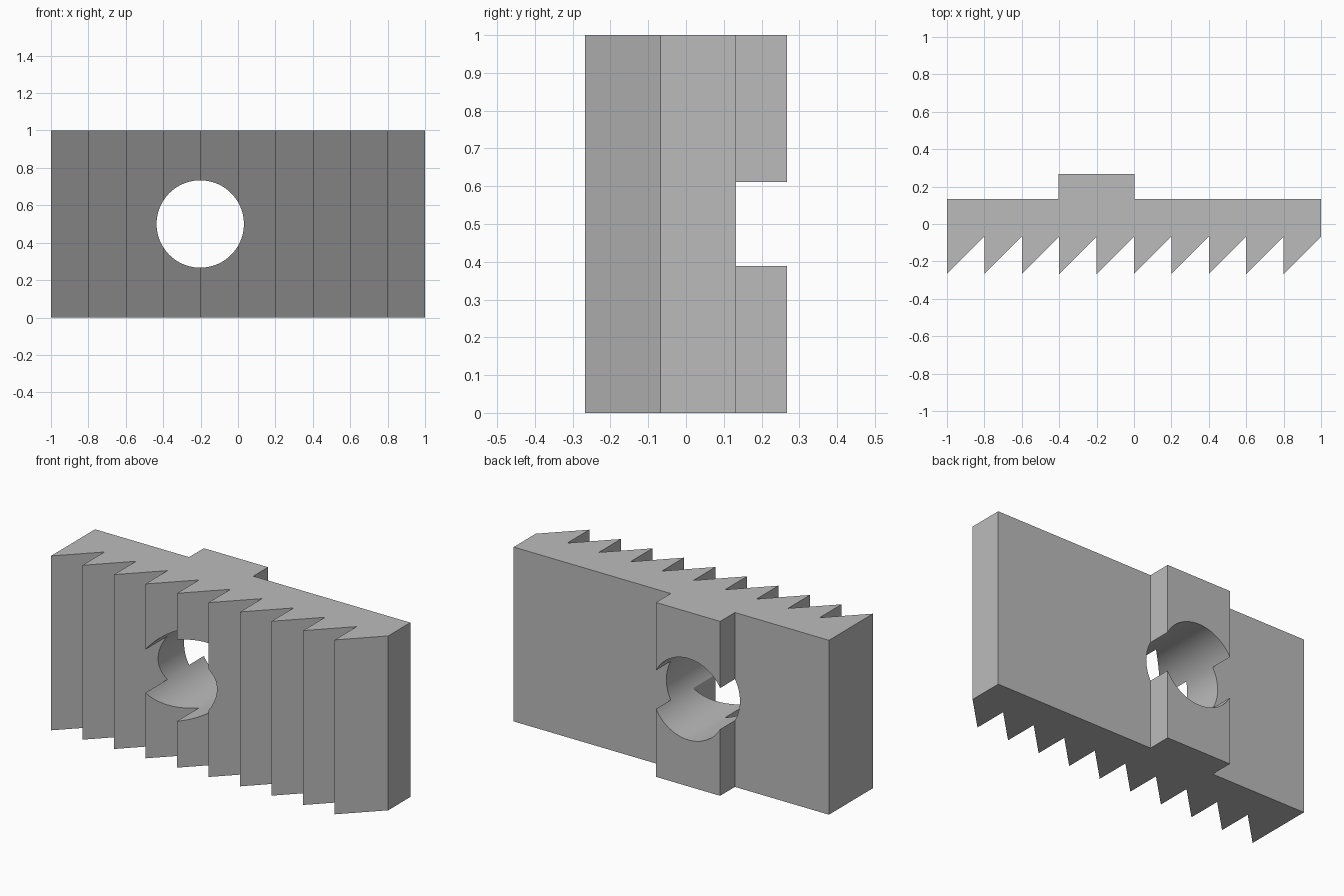
import bpy, bmesh, math
from mathutils import Matrix

cube = bpy.data.objects.get("Cube")
if cube:
    bpy.data.objects.remove(cube, do_unlink=True)

# Material
GREY = (0.5, 0.5, 0.5, 1)
grey = bpy.data.materials.new("plain grey")
grey.use_nodes = True
grey.diffuse_color = GREY
grey.node_tree.nodes["Principled BSDF"].inputs["Base Color"].default_value = GREY

TEETH, PITCH, HEIGHT = 10, 0.2, 1.0
TIP, ROOT, BACK, KEY_BACK = -0.267, -0.067, 0.133, 0.267
HOLE_X, KEY_HALF, HOLE_RADIUS = -0.2, 0.2035, 0.2335


def add_object(name, bm):
    bmesh.ops.recalc_face_normals(bm, faces=bm.faces)
    mesh = bpy.data.meshes.new(name)
    bm.to_mesh(mesh)
    bm.free()
    mesh.materials.append(grey)
    obj = bpy.data.objects.new(name, mesh)
    bpy.context.collection.objects.link(obj)
    return obj


# Serrated front, then the flat back with its raised key
profile = []
for i in range(TEETH):
    x = -1 + i * PITCH
    profile += [(x, TIP), (x + PITCH, ROOT)]
left, right = HOLE_X + KEY_HALF, HOLE_X - KEY_HALF
profile += [(1, BACK), (left, BACK), (left, KEY_BACK),
            (right, KEY_BACK), (right, BACK), (-1, BACK)]

# Extrude the profile upwards
bm = bmesh.new()
base = bm.faces.new([bm.verts.new((x, y, 0)) for x, y in profile])
top = bmesh.ops.extrude_face_region(bm, geom=[base])["geom"]
bmesh.ops.translate(bm, vec=(0, 0, HEIGHT),
                    verts=[v for v in top if isinstance(v, bmesh.types.BMVert)])
jaw = add_object("serrated_jaw", bm)

# Bolt hole cutter, running front to back
bm = bmesh.new()
bmesh.ops.create_cone(bm, cap_ends=True, segments=96, radius1=HOLE_RADIUS,
                      radius2=HOLE_RADIUS, depth=1,
                      matrix=Matrix.Translation((HOLE_X - 0.002, 0, HEIGHT / 2))
                      @ Matrix.Rotation(math.pi / 2, 4, "X"))
cutter = add_object("bolt_hole_cutter", bm)
cutter.hide_render = True

# Cut the hole and smooth its wall
cut = jaw.modifiers.new("bolt_hole", "BOOLEAN")
cut.object = cutter
cut.operation = "DIFFERENCE"
cut.solver = "EXACT"
bpy.ops.object.select_all(action="DESELECT")
jaw.select_set(True)
bpy.context.view_layer.objects.active = jaw
bpy.ops.object.modifier_apply(modifier=cut.name)
bpy.data.objects.remove(cutter, do_unlink=True)
bpy.ops.object.shade_smooth_by_angle(angle=math.radians(30))
